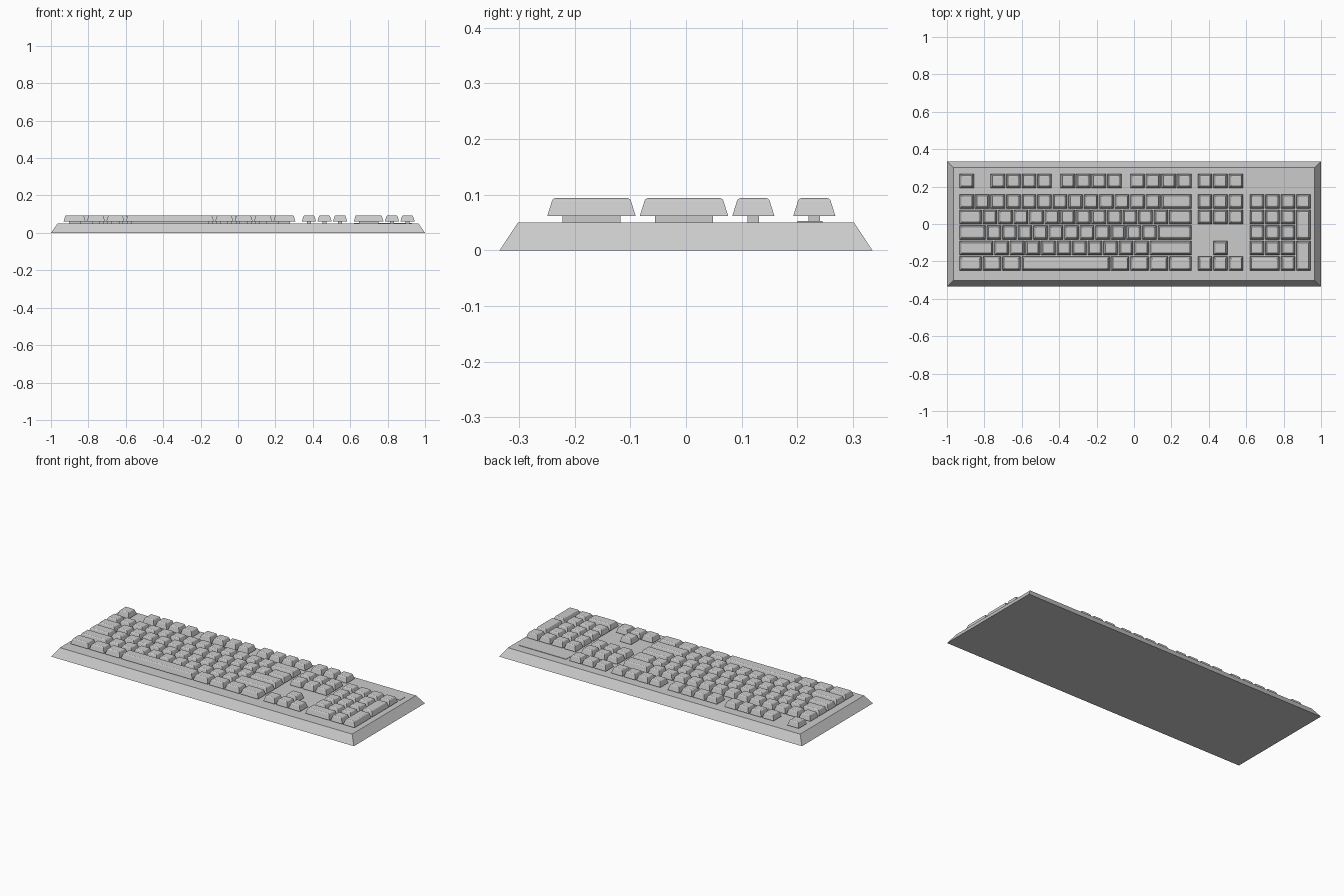
import bpy, bmesh

if "Cube" in bpy.data.objects:
    bpy.data.objects.remove(bpy.data.objects["Cube"])

U = 0.0831                       # key pitch
MAIN_X, NAV_X, PAD_X = -0.936, 0.338, 0.6155
ROWS = [0.2305, 0.121, 0.0379, -0.0452, -0.1283, -0.2114]
DECK = 0.05


def add_frustum(bm, cx, cy, lower, upper, z0, z1, bevel=0.0):
    """Tapered box; optionally rounds the edges of its top face."""
    rings = []
    for (w, d), z in ((lower, z0), (upper, z1)):
        rings.append([bm.verts.new((cx + sx * w / 2, cy + sy * d / 2, z))
                      for sx, sy in ((-1, -1), (1, -1), (1, 1), (-1, 1))])
    lo, hi = rings
    bm.faces.new(lo[::-1])
    top = bm.faces.new(hi)
    for i in range(4):
        j = (i + 1) % 4
        bm.faces.new((lo[i], lo[j], hi[j], hi[i]))
    if bevel:
        bmesh.ops.bevel(bm, geom=list(top.edges), offset=bevel, segments=3,
                        profile=0.5, affect='EDGES')


def finish(bm, name):
    mesh = bpy.data.meshes.new(name)
    bm.to_mesh(mesh)
    bm.free()
    ob = bpy.data.objects.new(name, mesh)
    bpy.context.collection.objects.link(ob)
    return ob


def add_key(bm, x0, y, w=1.0, h=1.0):
    """Key cap floating on a short switch stem; x0 is the left side of its slot."""
    cx = x0 + w * U / 2
    cw, ch = w * U - 0.0075, h * U - 0.0075
    add_frustum(bm, cx, y, (cw - 0.055, ch - 0.055), (cw - 0.055, ch - 0.055),
                DECK, 0.063)
    add_frustum(bm, cx, y, (cw, ch), (cw - 0.02, ch - 0.02), 0.062, 0.094, 0.005)


def key_row(bm, x, y, widths):
    for w in widths:
        add_key(bm, x, y, w)
        x += w * U


# Case with sloped sides
bm = bmesh.new()
add_frustum(bm, 0, 0, (2.0, 0.67), (1.93, 0.604), 0, DECK)
finish(bm, "case")

# Thin indicator plate above the number pad
bm = bmesh.new()
add_frustum(bm, 0.775, 0.2225, (0.31, 0.045), (0.31, 0.045), DECK, 0.0525)
finish(bm, "indicator_plate")

# Function row: escape plus three groups of four
bm = bmesh.new()
add_key(bm, MAIN_X, ROWS[0])
for start in (2, 6.5, 11):
    key_row(bm, MAIN_X + start * U, ROWS[0], [1] * 4)
finish(bm, "function_keys")

# Main typing block
bm = bmesh.new()
main_rows = [
    [1] * 13 + [2],
    [1.5] + [1] * 12 + [1.5],
    [1.75] + [1] * 11 + [2.25],
    [2.25] + [1] * 10 + [2.75],
    [1.5, 1.25, 1.25, 5.75, 1.25, 1.25, 1.25, 1.5],
]
for y, widths in zip(ROWS[1:], main_rows):
    key_row(bm, MAIN_X, y, widths)
finish(bm, "main_keys")

# Navigation block
bm = bmesh.new()
for y in ROWS[:3]:
    key_row(bm, NAV_X, y, [1] * 3)
finish(bm, "navigation_keys")

# Arrow keys
bm = bmesh.new()
add_key(bm, NAV_X + U, ROWS[4])
key_row(bm, NAV_X, ROWS[5], [1] * 3)
finish(bm, "arrow_keys")

# Number pad with two tall keys and a wide zero key
bm = bmesh.new()
key_row(bm, PAD_X, ROWS[1], [1] * 4)
for y in ROWS[2:5]:
    key_row(bm, PAD_X, y, [1] * 3)
key_row(bm, PAD_X, ROWS[5], [2, 1])
for a, b in ((2, 3), (4, 5)):
    add_key(bm, PAD_X + 3 * U, (ROWS[a] + ROWS[b]) / 2, 1, 2)
finish(bm, "number_pad_keys")
